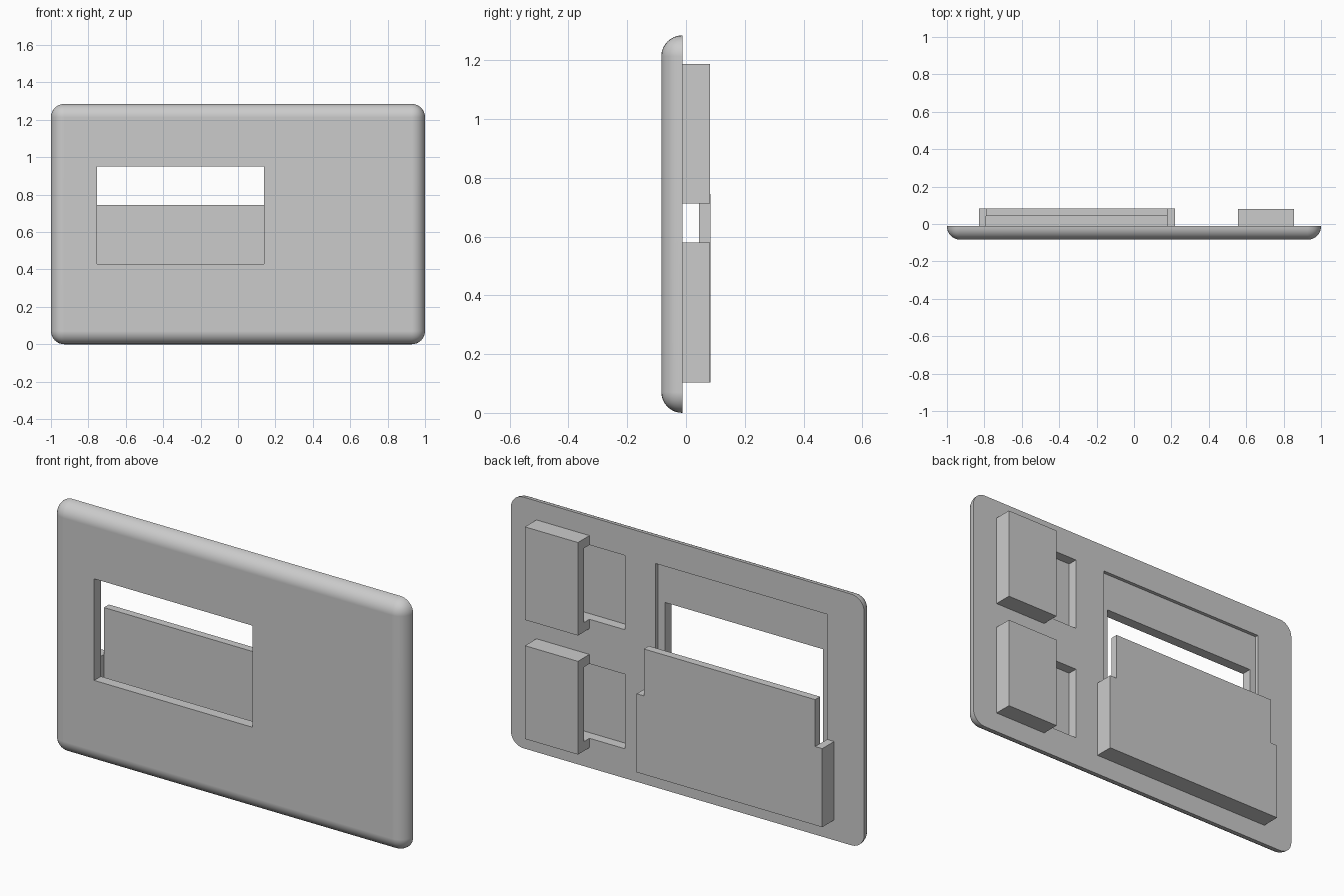
import bpy, bmesh, math

if "Cube" in bpy.data.objects:
    bpy.data.objects.remove(bpy.data.objects["Cube"], do_unlink=True)

grey = bpy.data.materials.new("plain grey")
grey.use_nodes = True
grey.diffuse_color = (0.6, 0.6, 0.6, 1)
grey.node_tree.nodes["Principled BSDF"].inputs["Base Color"].default_value = (0.6, 0.6, 0.6, 1)

FRONT, BACK, REAR = -0.084, -0.012, 0.084   # plate front, plate back, rear of mounts
WALL = 0.045


def make_object(name, bm):
    bmesh.ops.recalc_face_normals(bm, faces=bm.faces[:])
    mesh = bpy.data.meshes.new(name)
    bm.to_mesh(mesh)
    bm.free()
    mesh.materials.append(grey)
    obj = bpy.data.objects.new(name, mesh)
    bpy.context.collection.objects.link(obj)
    return obj


def extrude(name, profile, y0, y1):
    """Extrude an (x, z) outline from y0 to y1."""
    bm = bmesh.new()
    face = bm.faces.new([bm.verts.new((x, y0, z)) for x, z in profile])
    new = bmesh.ops.extrude_face_region(bm, geom=[face])["geom"]
    verts = [g for g in new if isinstance(g, bmesh.types.BMVert)]
    bmesh.ops.translate(bm, verts=verts, vec=(0, y1 - y0, 0))
    return make_object(name, bm)


def box(name, x0, x1, y0, y1, z0, z1):
    return extrude(name, [(x0, z0), (x1, z0), (x1, z1), (x0, z1)], y0, y1)


def activate(obj):
    bpy.ops.object.select_all(action='DESELECT')
    obj.select_set(True)
    bpy.context.view_layer.objects.active = obj


def cut(obj, cutter):
    activate(obj)
    mod = obj.modifiers.new("cut", 'BOOLEAN')
    mod.operation, mod.solver, mod.object = 'DIFFERENCE', 'EXACT', cutter
    bpy.ops.object.modifier_apply(modifier=mod.name)


# Face plate: rounded corners and rounded front rim, flat back
plate = box("face_plate", -1, 1, FRONT, BACK, 0, 1.285)
bm = bmesh.new()
bm.from_mesh(plate.data)
rim = [e for e in bm.edges if not all(abs(v.co.y - BACK) < 1e-4 for v in e.verts)]
bmesh.ops.bevel(bm, geom=rim, offset=0.071, segments=8, profile=0.5, affect='EDGES')
bm.to_mesh(plate.data)
bm.free()

# Card recess and viewing window
left, right, bottom = -0.79, 0.18, 0.145
cutters = [box("card_recess_cutter", left, right, -0.03, 0.044, bottom, 1.145),
           box("window_cutter", -0.755, 0.14, -0.2, 0.02, 0.43, 0.95)]

# Two hollow clips, open towards the shallow pocket in the plate
for name, z0, z1 in (("lower_clip", 0.103, 0.58), ("upper_clip", 0.712, 1.188)):
    clip = box(name, 0.555, 0.855, BACK, 0.081, z0, z1)
    slot = box(name + "_cutter", 0.355, 0.81, -0.063, 0.034, z0 + 0.048, z1 - 0.048)
    cut(clip, slot)
    cutters.append(slot)

for cutter in cutters:
    cut(plate, cutter)
    bpy.data.objects.remove(cutter, do_unlink=True)

# Card holder: U-shaped rail against the plate, stepped panel behind it
out_l, out_r, base, shoulder, top = left - 0.04, right + 0.04, 0.103, 0.505, 0.745
outline = [(out_l, shoulder), (out_l, base), (out_r, base), (out_r, shoulder), (right, shoulder)]
extrude("holder_rail", outline + [(right, bottom), (left, bottom), (left, shoulder)], BACK, 0.044)
extrude("holder_panel", outline + [(right, top), (left, top), (left, shoulder)], 0.044, REAR)

# Smooth rim with clean flat faces
activate(plate)
bpy.ops.object.shade_smooth_by_angle(angle=math.radians(30))
weighted = plate.modifiers.new("even_normals", 'WEIGHTED_NORMAL')
weighted.keep_sharp = True
